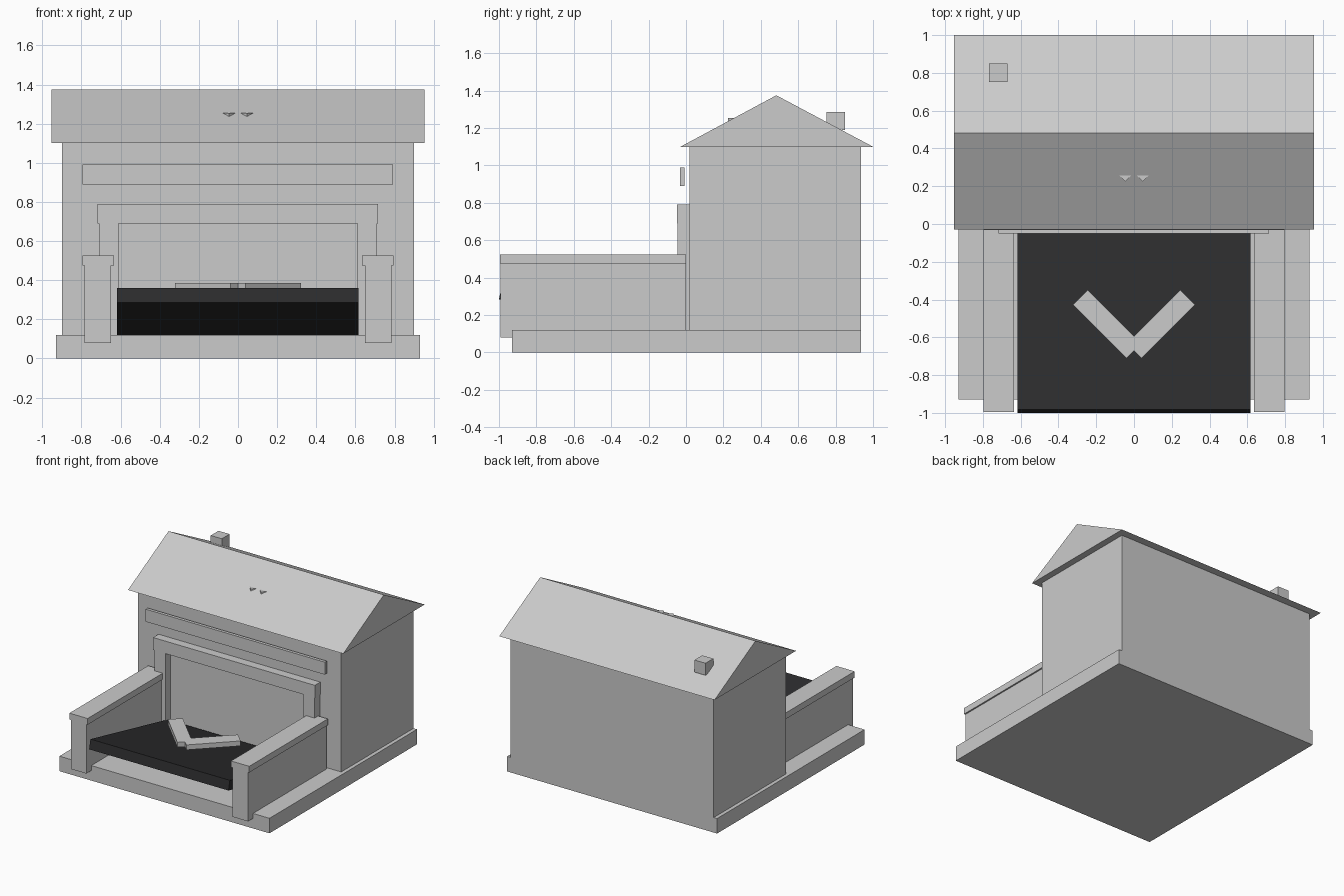
import bpy
import bmesh
from math import radians, sin, cos
from mathutils import Matrix

if "Cube" in bpy.data.objects:
    bpy.data.objects.remove(bpy.data.objects["Cube"])


def box(name, x, y, z, rot=None, mat=None):
    """Box from (min, max) ranges, optionally turned about its centre."""
    bm = bmesh.new()
    bmesh.ops.create_cube(bm, size=1)
    size = [b - a for a, b in (x, y, z)]
    centre = [(a + b) / 2 for a, b in (x, y, z)]
    bmesh.ops.scale(bm, vec=size, verts=bm.verts)
    return finish(name, bm, centre, rot, mat)


def finish(name, bm, centre=(0, 0, 0), rot=None, mat=None):
    bmesh.ops.recalc_face_normals(bm, faces=bm.faces)
    mesh = bpy.data.meshes.new(name)
    bm.to_mesh(mesh)
    bm.free()
    obj = bpy.data.objects.new(name, mesh)
    obj.matrix_world = Matrix.Translation(centre) @ (rot or Matrix())
    if mat:
        mesh.materials.append(mat)
    bpy.context.collection.objects.link(obj)
    return obj


dark = bpy.data.materials.new("dark_ramp")
dark.diffuse_color = (0.025, 0.025, 0.027, 1)
dark.use_nodes = True
dark.node_tree.nodes["Principled BSDF"].inputs["Base Color"].default_value = dark.diffuse_color

# Base plate and house body
box("base", (-0.93, 0.93), (-0.93, 0.935), (0, 0.12))
box("house_body", (-0.9, 0.9), (0.02, 0.935), (0.12, 1.1))

# Gable roof: triangle profile extruded along x
bm = bmesh.new()
profile = [(-0.03, 1.1), (1.0, 1.1), (0.483, 1.375)]
tri = bm.faces.new([bm.verts.new((-0.953, y, z)) for y, z in profile])
ext = bmesh.ops.extrude_face_region(bm, geom=[tri])
bmesh.ops.translate(bm, vec=(1.906, 0, 0),
                    verts=[v for v in ext["geom"] if isinstance(v, bmesh.types.BMVert)])
finish("roof", bm)

# Chimney
box("chimney", (-0.768, -0.67), (0.752, 0.85), (1.19, 1.287))

# Front board and door lintel
box("front_board", (-0.795, 0.793), (-0.033, -0.008), (0.89, 0.99))
box("door_lintel", (-0.717, 0.715), (-0.049, 0.02), (0.69, 0.79))

# Mirrored parts: door jambs, side walls with caps, chevron bars
for s, side in ((-1, "left"), (1, "right")):
    def mx(a, b):
        return tuple(sorted((s * a, s * b)))
    box(f"door_jamb_{side}", mx(0.61, 0.71), (-0.045, 0.02), (0.12, 0.69))
    box(f"side_wall_{side}", mx(0.648, 0.784), (-0.993, 0.0), (0.08, 0.475))
    box(f"side_wall_cap_{side}", mx(0.635, 0.796), (-0.995, 0.0), (0.475, 0.525))
    turn = Matrix.Rotation(radians(45 * s), 4, "Z")
    for label, cx, cy, top in (("ramp", 0.142, -0.53, 0.385),
                               ("roof", 0.148, 0.405, 1.254)):
        c = s * cx
        box(f"{label}_chevron_bar_{side}", (c - 0.2, c + 0.2),
            (cy - 0.055, cy + 0.055), (top - 0.04, top), turn)

# Dark ramp slab, sloping down towards the door
tilt, length, thick = radians(12.5), 1.0, 0.077
cy = -1 + length / 2 * cos(tilt) + thick / 2 * sin(tilt)
cz = 0.285 - length / 2 * sin(tilt) + thick / 2 * cos(tilt)
box("ramp_slab", (-0.618, 0.616), (cy - length / 2, cy + length / 2),
    (cz - thick / 2, cz + thick / 2), Matrix.Rotation(-tilt, 4, "X"), dark)
